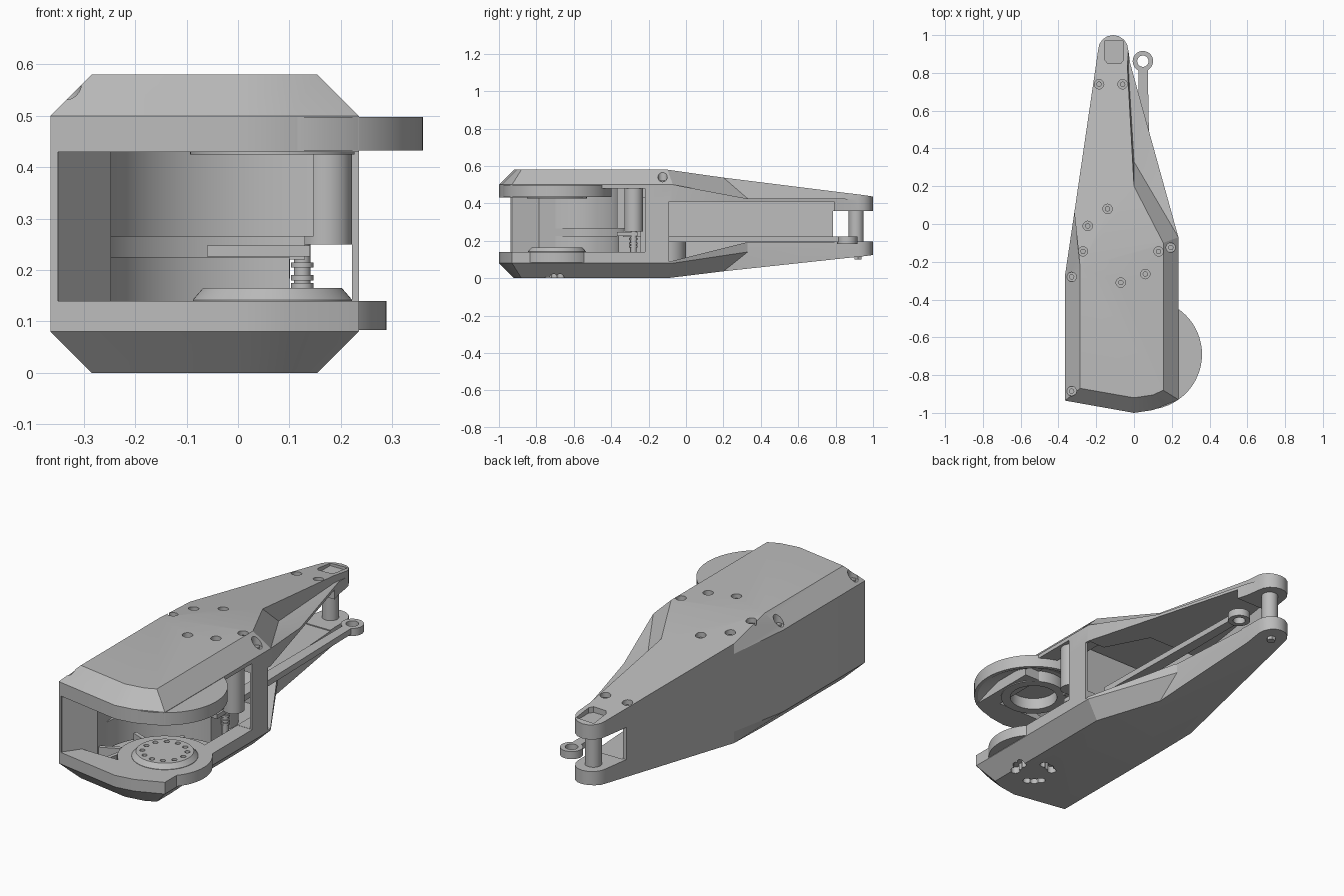
import bpy, bmesh, math
from mathutils import Vector

if "Cube" in bpy.data.objects:
    bpy.data.objects.remove(bpy.data.objects["Cube"])

GREY = (0.5, 0.5, 0.5, 1)
mat = bpy.data.materials.new("plain grey")
mat.use_nodes = True
mat.diffuse_color = GREY
mat.node_tree.nodes["Principled BSDF"].inputs["Base Color"].default_value = GREY


def finish(name, bm):
    bmesh.ops.remove_doubles(bm, verts=bm.verts[:], dist=1e-4)
    bmesh.ops.recalc_face_normals(bm, faces=bm.faces[:])
    me = bpy.data.meshes.new(name)
    bm.to_mesh(me)
    bm.free()
    me.materials.append(mat)
    ob = bpy.data.objects.new(name, me)
    bpy.context.collection.objects.link(ob)
    return ob


def loft(bm, rings):
    """Join rings of equal length and return the vertex rings."""
    vs = [[bm.verts.new(p) for p in r] for r in rings]
    n = len(vs[0])
    for lo, hi in zip(vs, vs[1:]):
        for i in range(n):
            j = (i + 1) % n
            if (lo[i].co - hi[i].co).length > 1e-4 or (lo[j].co - hi[j].co).length > 1e-4:
                bm.faces.new([lo[i], lo[j], hi[j], hi[i]])
    return vs


def add_prism(bm, outline, z0, z1):
    """z0 is a height or a function of y for a sloping floor."""
    floor = z0 if callable(z0) else lambda y: z0
    vs = loft(bm, [[(x, y, floor(y)) for x, y in outline], [(x, y, z1) for x, y in outline]])
    bm.faces.new(vs[0])
    bm.faces.new(vs[1])


def arc(x, y, r, a0, a1, n):
    return [(x + r * math.cos(a0 + (a1 - a0) * i / n), y + r * math.sin(a0 + (a1 - a0) * i / n))
            for i in range(n + 1)]


def circle(x, y, r, n=32):
    return arc(x, y, r, 0, 2 * math.pi, n)[:-1]


def rect(x0, x1, y0, y1):
    return [(x0, y0), (x1, y0), (x1, y1), (x0, y1)]


def prisms(name, items):
    bm = bmesh.new()
    for outline, z0, z1 in items:
        add_prism(bm, outline, z0, z1)
    return finish(name, bm)


def turned(name, x, y, profile, n=64):
    """Revolve a closed radius/height profile about a vertical axis."""
    bm = bmesh.new()
    vs = [bm.verts.new((x + r, y, z)) for r, z in profile]
    edges = [bm.edges.new((vs[i], vs[(i + 1) % len(vs)])) for i in range(len(vs))]
    bmesh.ops.spin(bm, geom=vs + edges, cent=(x, y, 0), axis=(0, 0, 1),
                   angle=2 * math.pi, steps=n, use_duplicate=False)
    return finish(name, bm)


def cut(ob, items):
    """Carve prisms out of an object and discard the cutter."""
    tool = prisms("cutter", items)
    tool.hide_render = True
    mod = ob.modifiers.new("cut", 'BOOLEAN')
    mod.operation, mod.solver, mod.object = 'DIFFERENCE', 'EXACT', tool
    dg = bpy.context.evaluated_depsgraph_get()
    me = bpy.data.meshes.new_from_object(ob.evaluated_get(dg))
    ob.modifiers.clear()
    ob.data = me
    bpy.data.objects.remove(tool)


# Housing: chamfered front box running into a tapering tail with an upper side ledge
def run(x, y):
    return max(0, y + 0.1 - (x - 0.155) * 0.295)


def top_z(x, y):
    return 0.58 - 0.123 * run(x, y)


def bottom_z(x, y):
    return 0.106 * run(x, y)


tip = arc(-0.11, 0.92, 0.08, 0, math.pi, 8)
knee = [(-0.316, 0.06)]
front = [(-0.365, -0.935), (0, -1), (0.1, -0.985), (0.235, -0.93), (0.235, -0.07)]
back = tip + knee + [(-0.365, -0.27)]
outer = front + [(0.124, 0.33), (-0.02, 0.85)] + back
ledge = front + [(0, 0.33), (-0.03, 0.83)] + back
inset = [(-0.285, -0.87), (0, -0.92), (0.1, -0.905), (0.155, -0.88), (0.155, -0.1),
         (0, 0.2), (-0.035, 0.83)] + tip + knee + [(-0.285, -0.23)]
n_tip = len(tip)
high = [0.5] * 5 + [0.425] * 2 + [0.415] * n_tip + [0.49, 0.5]
low = [0.08] * 5 + [0.14, 0.165] + [0.17] * n_tip + [0.09, 0.08]
bm = bmesh.new()
rings = loft(bm, [[(x, y, bottom_z(x, y)) for x, y in inset],
                  [(x, y, z) for (x, y), z in zip(ledge, low)],
                  [(x, y, 0.3) for x, y in ledge],
                  [(x, y, 0.3) for x, y in outer],
                  [(x, y, z) for (x, y), z in zip(outer, high)],
                  [(x, y, z) for (x, y), z in zip(ledge, high)],
                  [(x, y, top_z(x, y)) for x, y in inset]])
for r in (rings[0], rings[-1]):
    bm.faces.new(r[:5] + r[-1:])
    bm.faces.new(r[4:])
housing = finish("housing", bm)

# Open bays: front, behind the pillar, rear arm and tail fork
cut(housing, [(rect(-0.35, 0.5, -1.1, -0.22), 0.14, 0.43)])
cut(housing, [(rect(0, 0.5, -0.55, -0.22), 0.4, 0.48)])
cut(housing, [([(-0.34, -0.25), (0.222, -0.25), (0.222, -0.07), (-0.315, -0.07)], 0.141, 0.429)])
cut(housing, [([(-0.322, -0.09), (0.5, -0.09), (0.5, 0.79), (-0.19, 0.79)], 0.19, 0.41)])
cut(housing, [(rect(-0.5, 0.5, 0.785, 1.1), 0.195, 0.36)])
# Hollow inside of both shells, and the sloping sill of the rear bay
cut(housing, [([(-0.31, -0.85), (0.15, -0.85), (0.15, -0.1), (0.02, 0.15), (-0.27, 0.15)],
               0.06, 0.51)])
cut(housing, [([(-0.32, -0.09), (0.5, -0.09), (0.5, 0.32), (-0.262, 0.32)],
               lambda y: 0.088 + 0.25 * (y + 0.09), 0.25)])

# Recessed screws on the top and the cap pocket at the tip
screws = [(-0.185, 0.74), (-0.06, 0.74), (-0.14, 0.08), (-0.245, -0.01), (-0.27, -0.145),
          (0.13, -0.145), (0.195, -0.125), (-0.33, -0.28), (0.06, -0.265), (-0.07, -0.31),
          (-0.33, -0.885)]


def screw_z(x, y):
    return min(top_z(x, y), 0.58 - max(0, -0.285 - x, x - 0.155))


cut(housing, [(circle(x, y, 0.025, 20), screw_z(x, y) - 0.025, 0.7) for x, y in screws])
prisms("screw_heads", [(circle(x, y, 0.014, 16), screw_z(x, y) - 0.03, screw_z(x, y) - 0.017)
                       for x, y in screws])
cap = [(-0.155, 0.97), (-0.155, 0.87), (-0.14, 0.85), (-0.07, 0.85), (-0.055, 0.87),
       (-0.055, 0.97)]
cut(housing, [(cap, 0.425, 0.6)])

# Three groups of holes in the underside
JX, JY = 0.067, -0.69
for k in range(3):
    for d in (-0.38, 0, 0.38):
        a = k * 2 * math.pi / 3 + d - 0.2
        cut(housing, [(circle(JX + 0.09 * math.cos(a), JY + 0.09 * math.sin(a), 0.022, 16),
                       -0.1, 0.035)])

# Ribs on the floor
for i, (a, b) in enumerate([((-0.31, -0.8), (0.1, -0.6)), ((-0.15, -0.86), (-0.1, -0.6)),
                            ((-0.2, -0.55), (0.05, -0.65)), ((0.0, -0.45), (0.05, -0.6))]):
    p, q = Vector(a), Vector(b)
    s = (q - p).orthogonal().normalized() * 0.01
    prisms("floor_rib_%d" % (i + 1),
           [([tuple(p + s), tuple(q + s), tuple(q - s), tuple(p - s)], 0.055, 0.135)])

# Upper joint dish with a bearing ring
turned("upper_joint_dish", JX, JY,
       [(0, 0.498), (0.293, 0.498), (0.293, 0.433), (0.275, 0.433), (0.18, 0.485), (0.16, 0.485),
        (0.16, 0.425), (0.115, 0.425), (0.115, 0.485), (0, 0.485)])

# Lower joint disc and drilled hub
turned("lower_joint_disc", JX, JY, [(0, 0.083), (0.222, 0.083), (0.222, 0.14), (0, 0.14)])
hub = turned("joint_hub", JX, JY, [(0, 0.13), (0.155, 0.13), (0.155, 0.142), (0.135, 0.165),
                                   (0, 0.165)])
cut(hub, [(circle(x, y, 0.013, 12), 0.148, 0.2) for x, y in circle(JX, JY, 0.105, 12)])


# Concave drive casing curving around the joint, in three tiers
def casing(name, radius, right, z0, z1):
    end = math.acos((right - JX) / radius)
    curve = arc(JX, JY, radius, math.radians(197), end, 24)
    prisms(name, [([(-0.352, -0.932)] + curve + [(right, -0.24), (-0.345, -0.24)], z0, z1)])


casing("casing_upper", 0.33, 0.147, 0.265, 0.495)
casing("casing_middle", 0.36, 0.13, 0.22, 0.27)
casing("casing_lower", 0.33, 0.1, 0.085, 0.225)
prisms("casing_flank", [([(-0.352, -0.932), (-0.247, -0.787), (-0.28, -0.6), (-0.35, -0.6)],
                         0.085, 0.495)])
prisms("casing_plate", [(rect(-0.06, 0.14, -0.37, -0.26), 0.226, 0.248)])

# Idler roller and its stacked bolt beside the pillar
prisms("idler_roller", [(circle(0.172, -0.28, 0.05), 0.25, 0.48)])
prisms("idler_shaft", [(circle(0.125, -0.28, 0.016, 20), 0.08, 0.27)])
for i, z in enumerate((0.165, 0.18, 0.205)):
    prisms("idler_washer_%d" % (i + 1), [(circle(0.125, -0.28, 0.022, 24), z, z + 0.01)])

# Crank and push rod with an eye at its end
prisms("crank", [(circle(-0.05, -0.1, 0.1, 48), 0.06, 0.21)])
rod = [(0.02, -0.12), (0.09, -0.12), (0.073, 0.82), (0.025, 0.82)]
prisms("push_rod", [(rod, 0.192, 0.222)])
turned("rod_eye", 0.047, 0.862,
       [(0.03, 0.183), (0.054, 0.183), (0.054, 0.222), (0.03, 0.222)], 40)

# Pivot pin across the tail fork
prisms("tail_pin", [(circle(-0.11, 0.91, 0.04), 0.18, 0.38)])
prisms("tail_pin_end", [(circle(-0.11, 0.92, 0.022, 6), 0.1, 0.2)])

for ob in bpy.context.scene.objects:
    ob.select_set(ob.type == 'MESH')
bpy.context.view_layer.objects.active = housing
bpy.ops.object.shade_smooth_by_angle(angle=math.radians(25))
